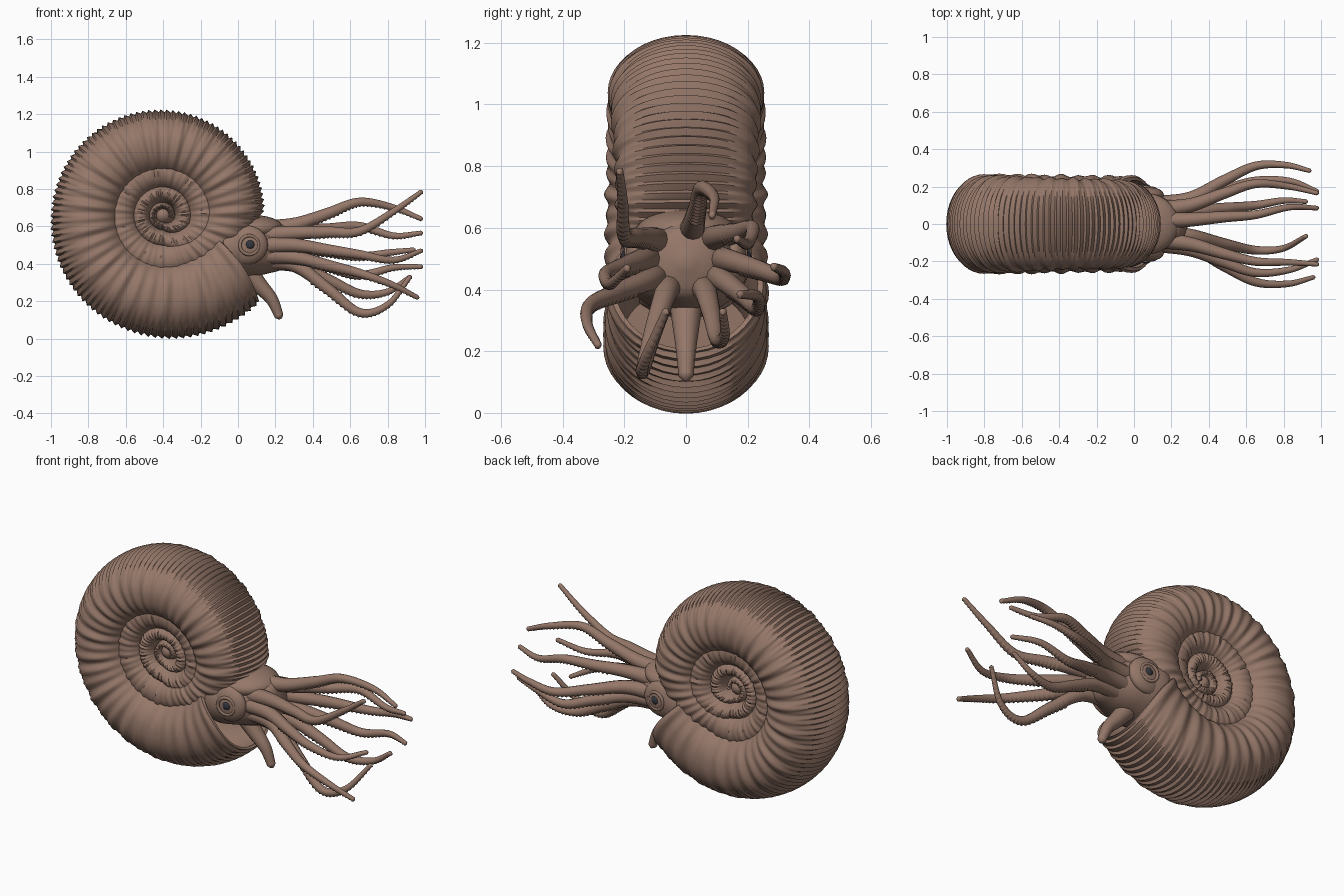
import bpy, math
from math import sin, cos, pi, radians
from mathutils import Vector

if "Cube" in bpy.data.objects:
    bpy.data.objects.remove(bpy.data.objects["Cube"])


def material(name, col):
    m = bpy.data.materials.new(name)
    m.diffuse_color = (*col, 1)
    m.use_nodes = True
    m.node_tree.nodes["Principled BSDF"].inputs["Base Color"].default_value = m.diffuse_color
    return m


BROWN = material("clay brown", (0.30, 0.185, 0.14))
DARK = material("eye dark", (0.035, 0.038, 0.05))


def loft(name, rings, angle=40):
    """Skin a list of equal closed rings and cap both ends."""
    n = len(rings[0])
    verts = [v for r in rings for v in r]
    faces = []
    for i in range(len(rings) - 1):
        for j in range(n):
            k = (j + 1) % n
            faces.append((i * n + j, i * n + k, (i + 1) * n + k, (i + 1) * n + j))
    faces.append(tuple(range(n))[::-1])
    faces.append(tuple(range((len(rings) - 1) * n, len(rings) * n)))
    me = bpy.data.meshes.new(name)
    me.from_pydata(verts, [], faces)
    me.materials.append(BROWN)
    ob = bpy.data.objects.new(name, me)
    bpy.context.collection.objects.link(ob)
    bpy.ops.object.select_all(action='DESELECT')
    bpy.context.view_layer.objects.active = ob
    ob.select_set(True)
    bpy.ops.object.mode_set(mode='EDIT')
    bpy.ops.mesh.select_all(action='SELECT')
    bpy.ops.mesh.normals_make_consistent(inside=False)
    bpy.ops.object.mode_set(mode='OBJECT')
    bpy.ops.object.shade_smooth_by_angle(angle=radians(angle))
    ob.select_set(False)


def smooth(a, b, x):
    t = max(0, min(1, (x - a) / (b - a)))
    return t * t * (3 - 2 * t)


# Coiled shell: angle, outer radius, half width
CX, CZ = -0.40, 0.66
KEYS = [(318, .69, .252), (250, .638, .262), (180, .595, .258), (90, .557, .245),
        (4, .538, .225), (-60, .36, .185), (-380, .33, .18), (-450, .19, .16),
        (-740, .17, .15), (-810, .09, .135), (-1100, .06, .12)]


def keyed(phi):
    for a, b in zip(KEYS, KEYS[1:]):
        if phi >= b[0]:
            t = (a[0] - phi) / (a[0] - b[0])
            return [p + (q - p) * t for p, q in zip(a[1:], b[1:])]
    return KEYS[-1][1:]


def section(phi, scale=1.0, n=44):
    ro, w = keyed(phi)
    ri = ro * .36
    rc, ra = (ro + ri) / 2, (ro - ri) / 2
    # Lopsided teeth on the outer edge, softer folds on the flanks
    f = (phi / 3.3) % 1
    saw = (f / .7 if f < .7 else (1 - f) / .3) - .5
    if phi < -40:
        saw = 0
    wave = .6 * sin(radians(phi) * 38) + .4 * sin(radians(phi) * 23 + 1)
    skew = smooth(235, 318, phi) * 22
    ring = []
    for j in range(n):
        a = 2 * pi * j / n
        c, s = cos(a), sin(a)
        p = .97 if c > 0 else .89
        u = math.copysign(abs(c) ** p, c)
        v = math.copysign(abs(s) ** p, s)
        r = rc + ra * scale * u + .016 * saw * max(0, c) ** 2 * scale
        y = v * scale * (w + .035 * w * wave * smooth(-1, 0.1, c + .2))
        th = radians(phi + skew * (1 - c) / 2)
        ring.append((CX + r * cos(th), y, CZ + r * sin(th)))
    return ring


rings = [section(275, .82), section(295, .88), section(318, .93)]  # mouth recess
phi = 318.0
while phi > -1100:
    rings.append(section(phi))
    phi -= 0.55 if phi > -60 else 2.5
loft("coiled_shell", rings, 50)


def spline(pts, steps):
    """Catmull-Rom curve through the points."""
    p = [Vector(q) for q in pts]
    p = [p[0] * 2 - p[1]] + p + [p[-1] * 2 - p[-2]]
    out = []
    for i in range(1, len(p) - 2):
        a, b, c, d = p[i - 1:i + 3]
        for k in range(steps):
            t = k / steps
            out.append(.5 * (2 * b + (c - a) * t + (2 * a - 5 * b + 4 * c - d) * t * t
                             + (3 * b - a - 3 * c + d) * t ** 3))
    return out + [p[-2]]


# Head: smoothed profile of x, half width, half height
HEAD = spline([(-.2, .11, .10), (-.07, .205, .17), (.06, .19, .16),
               (.17, .14, .14), (.25, .105, .11), (.285, .02, .02)], 6)
loft("head", [[(x, ry * cos(2 * pi * j / 32), .49 + rz * sin(2 * pi * j / 32))
               for j in range(32)] for x, ry, rz in HEAD], 80)


def ball(name, loc, size, mat, tilt=0):
    bpy.ops.mesh.primitive_uv_sphere_add(segments=28, ring_count=16, radius=1,
                                         location=loc, rotation=(0, tilt, 0))
    ob = bpy.context.object
    ob.name, ob.scale = name, size
    ob.data.materials.append(mat)
    bpy.ops.object.shade_smooth()


# First chamber filling the middle of the coil
ball("shell_core", (CX, 0, CZ), (.065, .115, .065), BROWN)

# Hood rising from the head to the shell
ball("hood", (.06, 0, .585), (.18, .165, .075), BROWN, -.05)

# Eyes: bulge, lid ring and dark pupil on both sides
for side, label in ((-1, "front"), (1, "back")):
    ball(label + "_eye_bulge", (.045, side * .155, .50), (.115, .05, .105), BROWN)
    bpy.ops.mesh.primitive_torus_add(major_radius=.05, minor_radius=.009,
                                     major_segments=32, minor_segments=10,
                                     location=(.06, side * .197, .50),
                                     rotation=(pi / 2, 0, side * -.15))
    bpy.context.object.name = label + "_eyelid"
    bpy.context.object.data.materials.append(BROWN)
    bpy.ops.object.shade_smooth()
    ball(label + "_pupil", (.064, side * .198, .503), (.024, .014, .024), DARK)


def tentacle(name, pts, r0, r1, bumps=True):
    path = spline(pts, 24)
    rings, n = [], 12
    for i, q in enumerate(path):
        t = i / (len(path) - 1)
        tan = (path[min(i + 1, len(path) - 1)] - path[max(i - 1, 0)]).normalized()
        sd = tan.cross(Vector((0, 0, 1))).normalized()
        up = sd.cross(tan)
        r = r0 + (r1 - r0) * t ** .65
        ring = []
        for j in range(n):
            a = 2 * pi * j / n
            k = 1.0
            if bumps and t > .3 and sin(a) < -.6:  # suckers underneath
                k += .22 * (i % 3 == 0)
            ring.append(q + (sd * cos(a) + up * sin(a)) * r * k)
        rings.append(ring)
    end = path[-1] + (path[-1] - path[-2]).normalized() * r1 * .7
    rings.append([end + (v - path[-1]) * .4 for v in rings[-1]])
    loft(name, rings, 60)


# Arms: angle around the head, then y, z at two stations and the tip x, y, z
ARMS = [(143, -.20, .575, -.205, .68, .98, -.215, .785),
        (80, .05, .73, .09, .70, .98, .085, .64),
        (42, .215, .60, .20, .55, .98, .165, .565),
        (0, .31, .44, .315, .46, .94, .285, .475),
        (-32, .23, .34, .23, .38, .98, .175, .385),
        (-62, .10, .24, .125, .25, .92, .12, .33),
        (-118, -.14, .14, -.13, .18, .92, -.065, .33),
        (-148, -.31, .35, -.32, .29, .96, -.285, .22),
        (178, -.26, .45, -.245, .42, .98, -.19, .47)]
for i, (ang, y1, z1, y2, z2, tx, ty, tz) in enumerate(ARMS):
    cy, cz = cos(radians(ang)), sin(radians(ang))
    y0, z0 = .135 * cy, .495 + .115 * cz
    tentacle(f"arm_{i + 1}", [
        (.10, .10 * cy, .495 + .09 * cz), (.30, y0, z0),
        (.48, y0 + (y1 - y0) * .55, z0 + (z1 - z0) * .5),
        (.65, y1, z1), (.65 + (tx - .65) * .55, y2, z2), (tx, ty, tz)], .052, .012)

# Siphon funnel below the head
tentacle("funnel", [(.02, 0, .40), (.11, 0, .29), (.18, 0, .21), (.22, 0, .12)],
         .065, .024, False)
